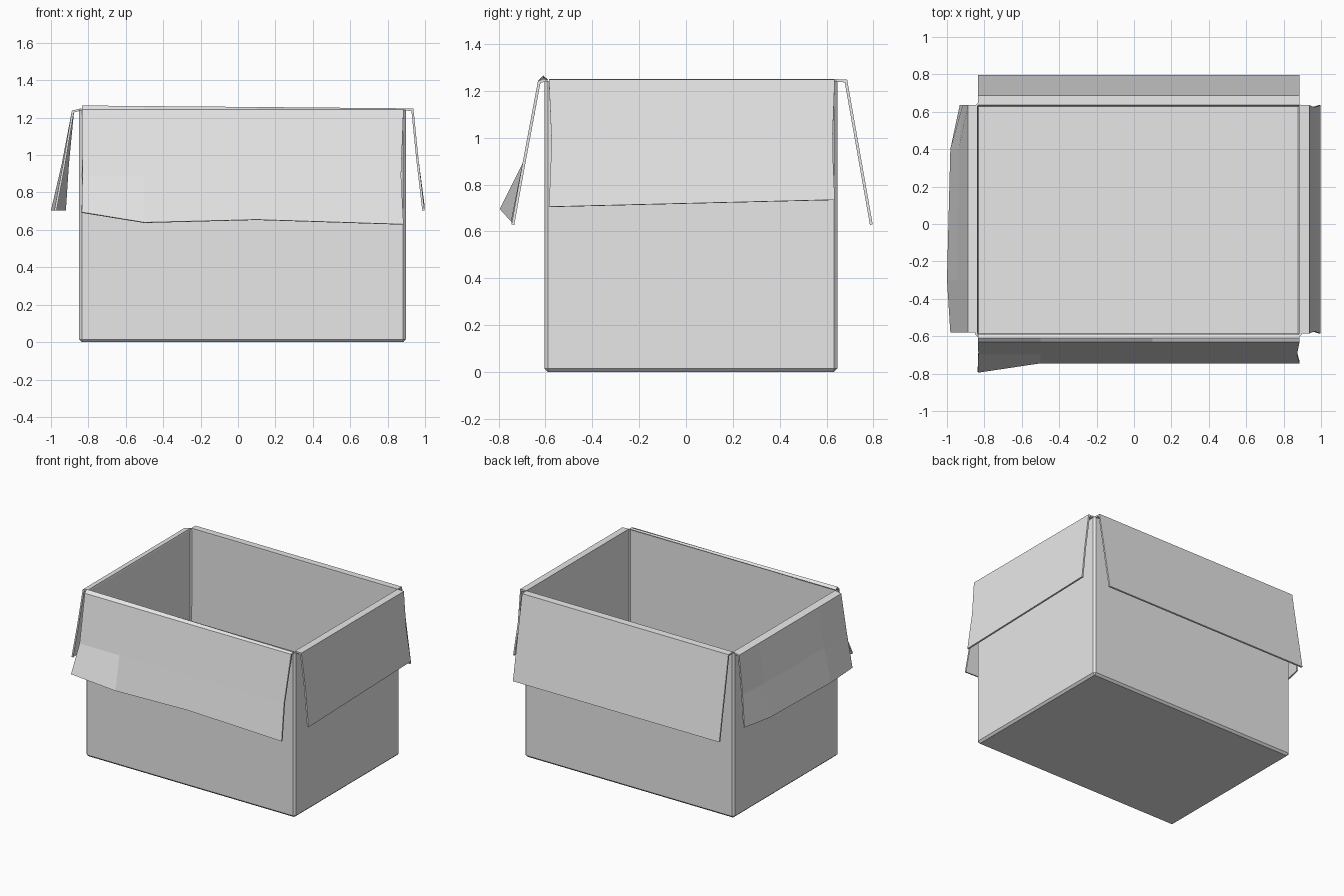
import bpy
import bmesh

cube = bpy.data.objects.get("Cube")
if cube:
    bpy.data.objects.remove(cube, do_unlink=True)

# Single grey cardboard colour
grey = bpy.data.materials.new("cardboard_grey")
grey.use_nodes = True
grey.diffuse_color = (0.8, 0.8, 0.8, 1)
grey.node_tree.nodes["Principled BSDF"].inputs["Base Color"].default_value = (0.8, 0.8, 0.8, 1)

THICK = 0.012


def finish(name, bm):
    """Turn a bmesh sheet into a card panel, thickened inwards."""
    mesh = bpy.data.meshes.new(name)
    bm.to_mesh(mesh)
    bm.free()
    mesh.materials.append(grey)
    obj = bpy.data.objects.new(name, mesh)
    bpy.context.collection.objects.link(obj)
    mod = obj.modifiers.new("card_thickness", "SOLIDIFY")
    mod.thickness = THICK
    mod.offset = -1
    mod.use_even_offset = True
    return obj


def flap(name, rows):
    """Sheet from rows of points: rows run outwards, columns anticlockwise round the box."""
    bm = bmesh.new()
    grid = [[bm.verts.new(p) for p in row] for row in rows]
    for upper, lower in zip(grid, grid[1:]):
        for i in range(len(upper) - 1):
            bm.faces.new((upper[i], lower[i], lower[i + 1], upper[i + 1]))
    return finish(name, bm)


# Open box body with chamfered vertical and bottom edges
X0, X1, Y0, Y1, TOP = -0.85, 0.897, -0.605, 0.647, 1.242
bm = bmesh.new()
bmesh.ops.create_cube(bm, size=1)
for v in bm.verts:
    v.co = (X0 if v.co.x < 0 else X1, Y0 if v.co.y < 0 else Y1, 0 if v.co.z < 0 else TOP)
edges = [e for e in bm.edges if any(v.co.z < 0.01 for v in e.verts)]
bmesh.ops.bevel(bm, geom=edges, offset=0.015, segments=1, affect="EDGES")
lid = [f for f in bm.faces if all(v.co.z > TOP - 0.001 for v in f.verts)]
bmesh.ops.delete(bm, geom=lid, context="FACES")
finish("box_body", bm)

# Front flap: raised fold, buckled outwards at its -x end
xs = (-0.835, -0.5, 0.1, 0.885)
crest = (1.265, 1.262, 1.257, 1.25)
mid_x = (-0.832, -0.5, 0.1, 0.872)
low = ((-0.795, 0.695), (-0.745, 0.64), (-0.745, 0.655), (-0.745, 0.63))
flap("front_flap", [
    [(x, -0.59, 1.248) for x in xs],
    [(x, -0.609, z) for x, z in zip(xs, crest)],
    [(x, -0.632, 1.243) for x in xs],
    [(x, -0.698, 0.89) for x in mid_x],
    [(x, y, z) for x, (y, z) in zip(xs, low)],
])

# Back flap: flat and straight
flap("back_flap", [
    [(x, y, z) for x in (0.885, -0.835)]
    for y, z in ((0.635, 1.25), (0.688, 1.248), (0.797, 0.63))
])

# Left flap (+x side): slightly drawn in at mid height, sloping lower edge
flap("left_flap", [
    [(0.885, -0.585, 1.25), (0.885, 0.635, 1.25)],
    [(0.938, -0.585, 1.248), (0.938, 0.635, 1.248)],
    [(0.965, -0.574, 0.98), (0.965, 0.625, 0.98)],
    [(0.997, -0.585, 0.705), (0.997, 0.635, 0.735)],
])

# Right flap (-x side): bowed along its lower edge
ys = (0.635, 0.4, -0.3, -0.58)
mid_r = (-0.916, -0.937, -0.943, -0.936)
low_r = (-0.932, -0.982, -1.0, -0.982)
flap("right_flap", [
    [(-0.838, y, 1.25) for y in ys],
    [(-0.888, y, 1.238) for y in ys],
    [(x, y, 0.95) for x, y in zip(mid_r, ys)],
    [(x, y, 0.705) for x, y in zip(low_r, ys)],
])
